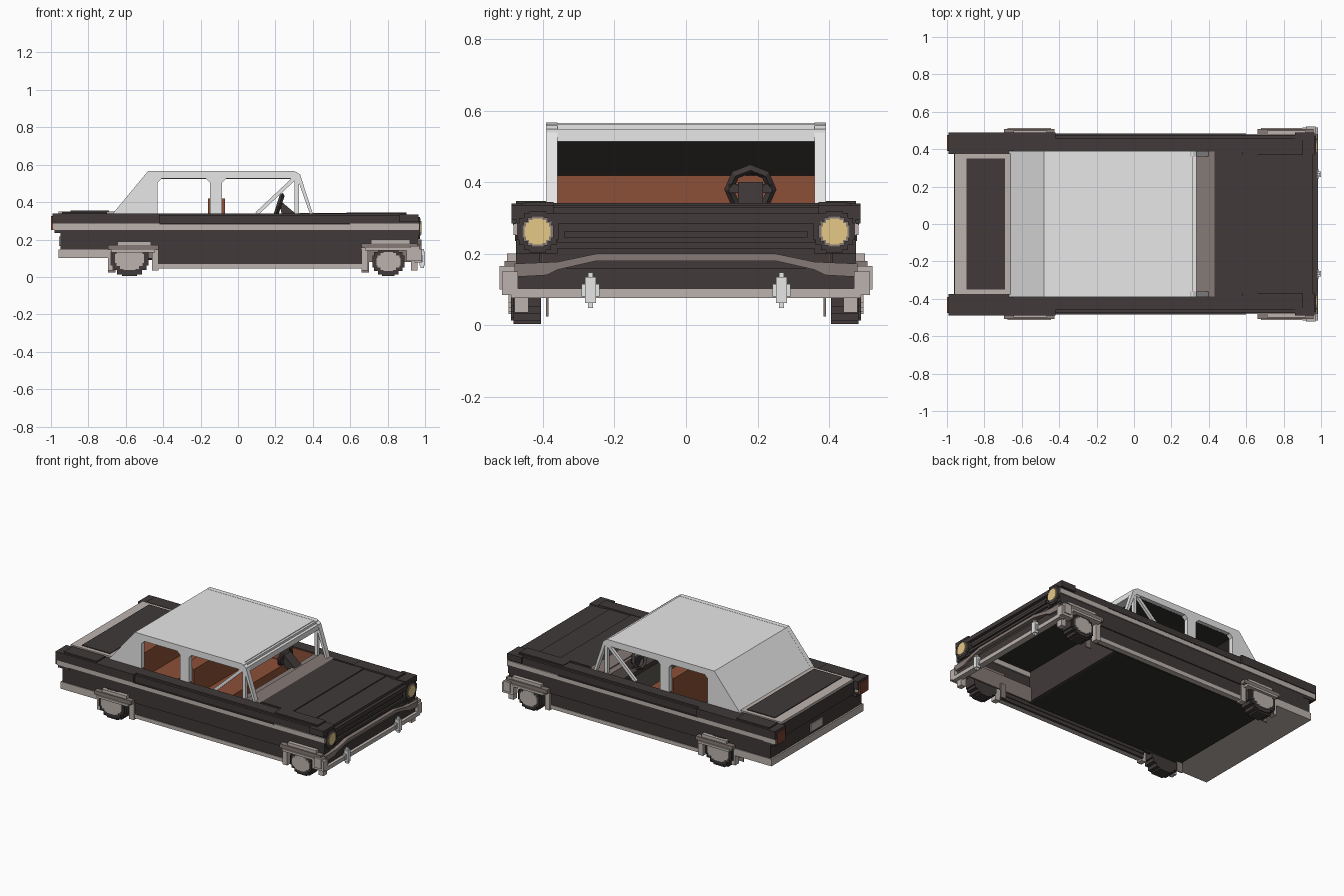
import bpy
import bmesh
import math
from mathutils import Vector

default = bpy.data.objects.get("Cube")
if default:
    bpy.data.objects.remove(default, do_unlink=True)


def material(name, red, green, blue):
    mat = bpy.data.materials.new(name)
    mat.use_nodes = True
    mat.diffuse_color = (red, green, blue, 1)
    mat.node_tree.nodes["Principled BSDF"].inputs["Base Color"].default_value = (red, green, blue, 1)
    return mat


PAINT = material("dark_paint", .052, .041, .041)
ROOF = material("pale_roof", .81, .81, .81)
TRIM = material("warm_grey_trim", .5, .45, .42)
METAL = material("dull_metal", .24, .195, .18)
LEATHER = material("brown_leather", .265, .08, .038)
LAMP = material("yellow_lamp", .78, .58, .24)
TAIL = material("red_brown_lamp", .18, .055, .032)
BLACK = material("black_lining", .031, .028, .024)


def finish(name, mat, bm, mirror=False):
    bmesh.ops.recalc_face_normals(bm, faces=bm.faces)
    mesh = bpy.data.meshes.new(name)
    bm.to_mesh(mesh)
    bm.free()
    mesh.materials.append(mat)
    obj = bpy.data.objects.new(name, mesh)
    bpy.context.collection.objects.link(obj)
    if mirror:
        mod = obj.modifiers.new("mirror", 'MIRROR')
        mod.use_axis = (False, True, False)
        mod.use_mirror_merge = False
    return obj


def prism(name, mat, points, span, axis="y", mirror=False):
    """Extrude a side profile (x, z) along y, or a front profile (y, z) along x."""
    bm = bmesh.new()
    place = (lambda a, d, b: (a, d, b)) if axis == "y" else (lambda a, d, b: (d, a, b))
    face = bm.faces.new([bm.verts.new(place(a, span[0], b)) for a, b in points])
    new = bmesh.ops.extrude_face_region(bm, geom=[face])["geom"]
    shift = Vector(place(0, span[1] - span[0], 0))
    bmesh.ops.translate(bm, verts=[v for v in new if isinstance(v, bmesh.types.BMVert)], vec=shift)
    return finish(name, mat, bm, mirror)


def box(name, mat, x, y, z, mirror=False):
    outline = [(x[0], z[0]), (x[1], z[0]), (x[1], z[1]), (x[0], z[1])]
    return prism(name, mat, outline, y, "y", mirror)


def pair(name, mat, x, y, z):
    return box(name, mat, x, y, z, mirror=True)


def wide(name, mat, x, half, z):
    return box(name, mat, x, (-half, half), z)


def stepped_disc(name, mat, centre, radius, span, axis="y", squash=1):
    """Stair-stepped round plate on both sides of the car, facing along the axis."""
    quarter = [(1, .4), (.9, .4), (.9, .65), (.65, .65), (.65, .9), (.4, .9), (.4, 1)]
    half = quarter + [(-a, b) for a, b in reversed(quarter)]
    ring = half + [(a, -b) for a, b in reversed(half)]
    points = [(centre[0] + radius * a, centre[1] + radius * squash * b) for a, b in ring]
    return prism(name, mat, points, span, axis, mirror=True)


def bar(name, mat, start, end, thick, span):
    """Slanted bar between two points of the side profile."""
    a, b = Vector(start), Vector(end)
    side = (b - a).orthogonal().normalized() * thick / 2
    return prism(name, mat, [a + side, b + side, b - side, a - side], span, "y", mirror=True)


# Body sides, stepped in layers from the belt line down to the sill
pair("belt_ledge", PAINT, x=(-.7, .9), y=(.385, .46), z=(.32, .34))
pair("upper_side", PAINT, x=(-.96, .96), y=(.39, .475), z=(.285, .33))
pair("side_trim", TRIM, x=(-.99, .97), y=(.4, .482), z=(.252, .285))
pair("side_trim_groove", PAINT, x=(-.42, .6), y=(.47, .484), z=(.28, .286))
pair("lower_side", PAINT, x=(-.95, .96), y=(.41, .475), z=(.147, .252))
pair("door_skirt", PAINT, x=(-.43, .66), y=(.42, .468), z=(.07, .16))
pair("sill_trim", TRIM, x=(-.43, .66), y=(.44, .472), z=(.045, .07))
pair("sill_inner", PAINT, x=(-.43, .66), y=(.425, .44), z=(.045, .1))

# Tail fins, trunk and rear end
pair("tail_fin", PAINT, x=(-.992, -.42), y=(.375, .488), z=(.285, .34))
pair("tail_fin_cap", PAINT, x=(-.94, -.7), y=(.385, .475), z=(.34, .348))
pair("tail_fin_base", PAINT, x=(-.98, -.9), y=(.38, .478), z=(.235, .255))
pair("tail_lamp", TAIL, x=(-1, -.985), y=(.39, .475), z=(.25, .325))
wide("trunk_deck", TRIM, x=(-.96, -.66), half=.376, z=(.3, .351))
wide("trunk_lid", PAINT, x=(-.895, -.69), half=.35, z=(.351, .356))
wide("rear_panel", PAINT, x=(-.95, -.92), half=.42, z=(.145, .3))
wide("rear_panel_ridge", PAINT, x=(-.962, -.92), half=.38, z=(.25, .335))
wide("number_plate", TRIM, x=(-.957, -.95), half=.065, z=(.165, .215))
wide("rear_bumper", TRIM, x=(-.96, -.69), half=.48, z=(.1, .147))

# Hood, cowl and front fenders
wide("hood", PAINT, x=(.43, .82), half=.39, z=(.312, .336))
wide("hood_centre", PAINT, x=(.43, .66), half=.37, z=(.336, .342))
wide("hood_nose", PAINT, x=(.82, .955), half=.4, z=(.295, .33))
wide("hood_lip", PAINT, x=(.88, .975), half=.38, z=(.285, .312))
wide("cowl", METAL, x=(.33, .43), half=.388, z=(.315, .342))
pair("front_fender_top", PAINT, x=(.58, .9), y=(.37, .45), z=(.335, .345))
pair("front_fender_brow", PAINT, x=(.86, .965), y=(.37, .488), z=(.295, .335))
wide("firewall", PAINT, x=(.44, .46), half=.42, z=(.09, .315))
wide("engine_bay_top", BLACK, x=(.46, .93), half=.41, z=(.29, .296))
pair("engine_bay_side", METAL, x=(.46, .93), y=(.392, .4), z=(.08, .18))

# Front face with grille, lamps and bumper
wide("grille_panel", PAINT, x=(.93, .955), half=.4, z=(.1, .295))
wide("grille_upper_bar", PAINT, x=(.95, .968), half=.36, z=(.215, .232))
wide("grille_middle_bar", PAINT, x=(.95, .965), half=.34, z=(.245, .262))
pair("lamp_surround", PAINT, x=(.9, .966), y=(.36, .475), z=(.2, .3))
stepped_disc("lamp_housing", PAINT, (.415, .262), .058, (.9, .972), "x")
stepped_disc("lamp_ring", METAL, (.415, .262), .044, (.96, .977), "x")
stepped_disc("lamp_lens", LAMP, (.415, .262), .036, (.97, .981), "x")
grille = [(0, .2), (.25, .2), (.36, .177), (.48, .172), (.48, .135),
          (.39, .14), (.36, .155), (.25, .18), (0, .18)]
prism("grille_moulding", METAL, grille, (.95, .98), "x", mirror=True)
wide("front_valance", PAINT, x=(.93, .965), half=.47, z=(.09, .16))
wide("front_bumper", TRIM, x=(.945, .985), half=.49, z=(.076, .102))
pair("bumper_end", TRIM, x=(.9, .985), y=(.47, .515), z=(.085, .15))
pair("bumper_end_cap", TRIM, x=(.92, .97), y=(.48, .522), z=(.1, .165))
pair("overrider", ROOF, x=(.97, 1), y=(.252, .282), z=(.062, .135))
pair("overrider_rib", ROOF, x=(.975, .995), y=(.26, .274), z=(.048, .148))
pair("overrider_flange", ROOF, x=(.97, .99), y=(.242, .292), z=(.08, .115))

# Wheel arches built from a top rail and two legs around each wheel
for end, left, right, top in (("rear", -.695, -.425, .19), ("front", .66, .96, .2)):
    pair(end + "_arch_crown", TRIM, x=(left + .05, right - .04), y=(.44, .5), z=(top - .02, top))
    pair(end + "_arch_rail", METAL, x=(left, right), y=(.44, .508), z=(top - .045, top - .02))
    pair(end + "_arch_lip", TRIM, x=(left + .02, right - .02), y=(.45, .514),
         z=(top - .06, top - .045))
    for part, start in (("back", left), ("fore", right - .035)):
        pair(end + "_arch_leg_" + part, TRIM, x=(start, start + .035), y=(.44, .48),
             z=(.035, top - .045))
    pair(end + "_inner_flap", METAL, x=(left, left + .04), y=(.385, .392), z=(.025, .12))
    pair(end + "_wheel_well", METAL, x=(left, right), y=(.4, .404), z=(.09, top))

# Wheels with stepped tyres and hubcaps
for end, x, radius in (("rear", -.58, .102), ("front", .804, .085)):
    hub = (x, radius * .92 + .004)
    stepped_disc(end + "_tyre", PAINT, hub, radius, (.405, .482), squash=.92)
    stepped_disc(end + "_tyre_wall", PAINT, hub, radius * .9, (.48, .49), squash=.9)
    stepped_disc(end + "_hubcap", TRIM, hub, radius * .76, (.485, .497), squash=.78)

# Roof: one continuous side frame with the window openings in its outline
frame = [(-.67, .338), (-.48, .567), (.3, .567), (.332, .548), (.4, .338), (.384, .338),
         (.318, .525), (-.065, .525), (-.085, .505), (-.085, .338), (-.15, .338),
         (-.15, .505), (-.17, .525), (-.41, .525), (-.43, .505), (-.43, .338)]
prism("roof_side_frame", ROOF, frame, (.36, .391), mirror=True)
wide("roof_panel", ROOF, x=(-.48, .3), half=.385, z=(.53, .566))
wide("roof_lining", BLACK, x=(-.45, .28), half=.365, z=(.524, .53))
wide("windshield_header", ROOF, x=(.28, .335), half=.388, z=(.513, .548))
wide("windshield_header_top", ROOF, x=(.28, .315), half=.388, z=(.54, .562))
rear_slope = [(-.669, .338), (-.48, .566), (-.46, .55), (-.645, .338)]
prism("rear_roof_slope", ROOF, rear_slope, (-.388, .388))
rear_lining = [(-.645, .338), (-.46, .55), (-.45, .53), (-.63, .338)]
prism("rear_roof_lining", BLACK, rear_lining, (-.365, .365))
bar("quarter_window_brace", ROOF, (.1, .338), (.305, .53), .02, (.368, .386))
pair("windshield_post", ROOF, x=(.303, .325), y=(.365, .386), z=(.338, .53))

# Cabin interior
wide("cabin_floor", BLACK, x=(-.69, .45), half=.43, z=(.09, .1))
pair("door_lining", LEATHER, x=(-.5, .33), y=(.378, .39), z=(.1, .335))
for row, back, height in (("front", -.16, .418), ("rear", -.56, .4)):
    wide(row + "_seat_back", LEATHER, x=(back, back + .09), half=.36, z=(.1, height))
    wide(row + "_seat_cushion", LEATHER, x=(back + .09, back + .27), half=.36, z=(.1, .24))
wide("parcel_shelf", BLACK, x=(-.66, -.55), half=.37, z=(.32, .338))
wide("dashboard", METAL, x=(.29, .35), half=.378, z=(.25, .335))

# Steering wheel, tilted rim with a spoke and column
bpy.ops.mesh.primitive_torus_add(major_segments=8, minor_segments=4, major_radius=.06,
                                 minor_radius=.013, location=(.218, .18, .38),
                                 rotation=(0, math.radians(-72), 0))
rim = bpy.context.object
rim.name = "steering_wheel"
rim.data.materials.append(PAINT)
box("steering_spoke", PAINT, x=(.215, .233), y=(.12, .24), z=(.37, .395))
column = [(.215, .4), (.235, .4), (.33, .32), (.24, .32)]
prism("steering_column", PAINT, column, (.145, .215))
